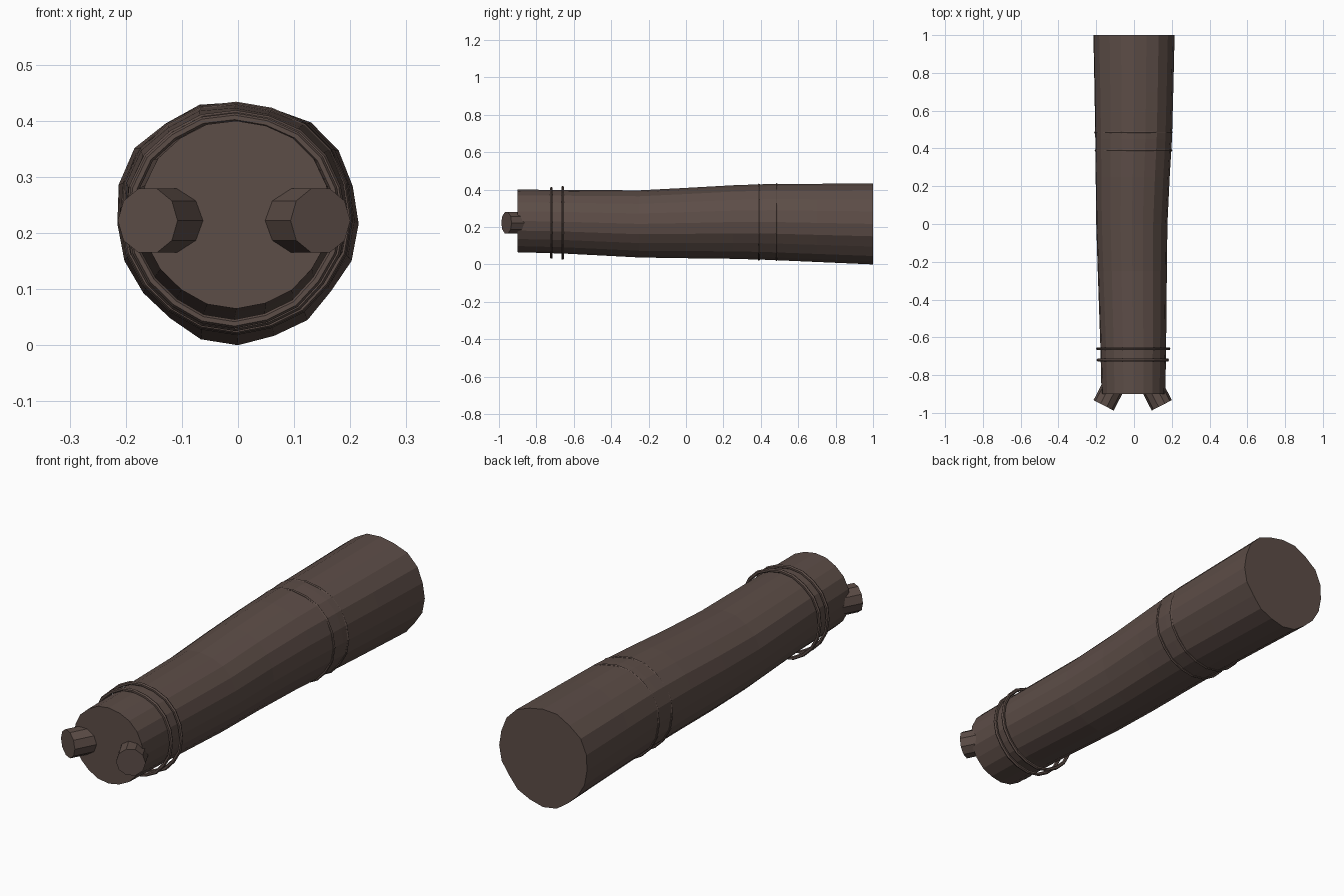
import bpy, bmesh
from math import sin, cos, pi, tau
from mathutils import Vector

cube = bpy.data.objects.get("Cube")
if cube:
    bpy.data.objects.remove(cube)

bark = bpy.data.materials.new("dark_brown_bark")
bark.use_nodes = True
bark.diffuse_color = (0.108, 0.074, 0.063, 1)
bark.node_tree.nodes["Principled BSDF"].inputs["Base Color"].default_value = bark.diffuse_color

SIDES = 20
# Radial unevenness around the trunk, clockwise from the top
BUMPS = [1, 0.99, 1.03, 1.03, 1, 1, 0.99, 0.95, 0.98, 0.97,
         1, 1, 0.96, 0.97, 0.99, 1, 1.04, 1.06, 1.02, 1.03]


def loft(name, loops, closed=False):
    """Skin a series of equal point loops, either capped or joined end to end."""
    bm = bmesh.new()
    rows = [[bm.verts.new(p) for p in loop] for loop in loops]
    n = len(rows[0])
    pairs = list(zip(rows, rows[1:]))
    if closed:
        pairs.append((rows[-1], rows[0]))
    else:
        bm.faces.new(rows[0])
        bm.faces.new(rows[-1])
    for a, b in pairs:
        for i in range(n):
            j = (i + 1) % n
            bm.faces.new((a[i], a[j], b[j], b[i]))
    bmesh.ops.recalc_face_normals(bm, faces=bm.faces)
    mesh = bpy.data.meshes.new(name)
    bm.to_mesh(mesh)
    bm.free()
    mesh.materials.append(bark)
    ob = bpy.data.objects.new(name, mesh)
    bpy.context.collection.objects.link(ob)
    return ob


# Trunk: y, left edge, right edge, bottom, top
sections = [
    (-0.9, -0.172, 0.166, 0.065, 0.40),
    (-0.65, -0.178, 0.17, 0.058, 0.398),
    (-0.25, -0.192, 0.174, 0.037, 0.396),
    (0.0, -0.20, 0.177, 0.033, 0.409),
    (0.25, -0.203, 0.189, 0.03, 0.423),
    (0.45, -0.205, 0.201, 0.024, 0.43),
    (0.7, -0.209, 0.208, 0.013, 0.431),
    (1.0, -0.215, 0.215, 0.0, 0.433),
]
trunk = []
for y, x0, x1, z0, z1 in sections:
    amount = 0.35 + 0.65 * (y + 0.9) / 1.9
    loop = []
    for i, bump in enumerate(BUMPS):
        a, k = tau * i / SIDES, 1 + (bump - 1) * amount
        loop.append(((x0 + x1) / 2 + k * sin(a) * (x1 - x0) / 2, y,
                     (z0 + z1) / 2 + k * cos(a) * (z1 - z0) / 2))
    trunk.append(loop)
loft("trunk", trunk)


# Thin bands wrapped around the trunk
def band(name, y, cx, cz, radius, thick):
    loops = []
    for i, bump in enumerate(BUMPS):
        a = tau * i / SIDES
        loop = []
        for j in range(6):
            b = tau * j / 6
            r = radius * (1 + (bump - 1) * 0.4) + thick * cos(b)
            loop.append((cx + r * sin(a), y + thick * sin(b), cz + r * cos(a)))
        loops.append(loop)
    loft(name, loops, closed=True)


band("front_band_outer", -0.72, -0.006, 0.222, 0.184, 0.008)
band("front_band_inner", -0.66, -0.004, 0.222, 0.189, 0.008)
band("rear_band_inner", 0.39, -0.003, 0.226, 0.2, 0.006)
band("rear_band_outer", 0.485, -0.003, 0.226, 0.202, 0.006)

# Two cut branch stubs splayed out from the front end
for name, side in (("left_stub", 1), ("right_stub", -1)):
    tip = Vector((side * 0.154 - 0.007, -0.96, 0.222))
    axis = Vector((side * 0.46, -0.888, 0))
    across = Vector((side * 0.888, 0.46, 0))
    ends = []
    for centre in (tip - axis * 0.125, tip):
        ends.append([centre + 0.06 * (across * cos(tau * i / 10) + Vector((0, 0, sin(tau * i / 10))))
                     for i in range(10)])
    loft(name, ends)
